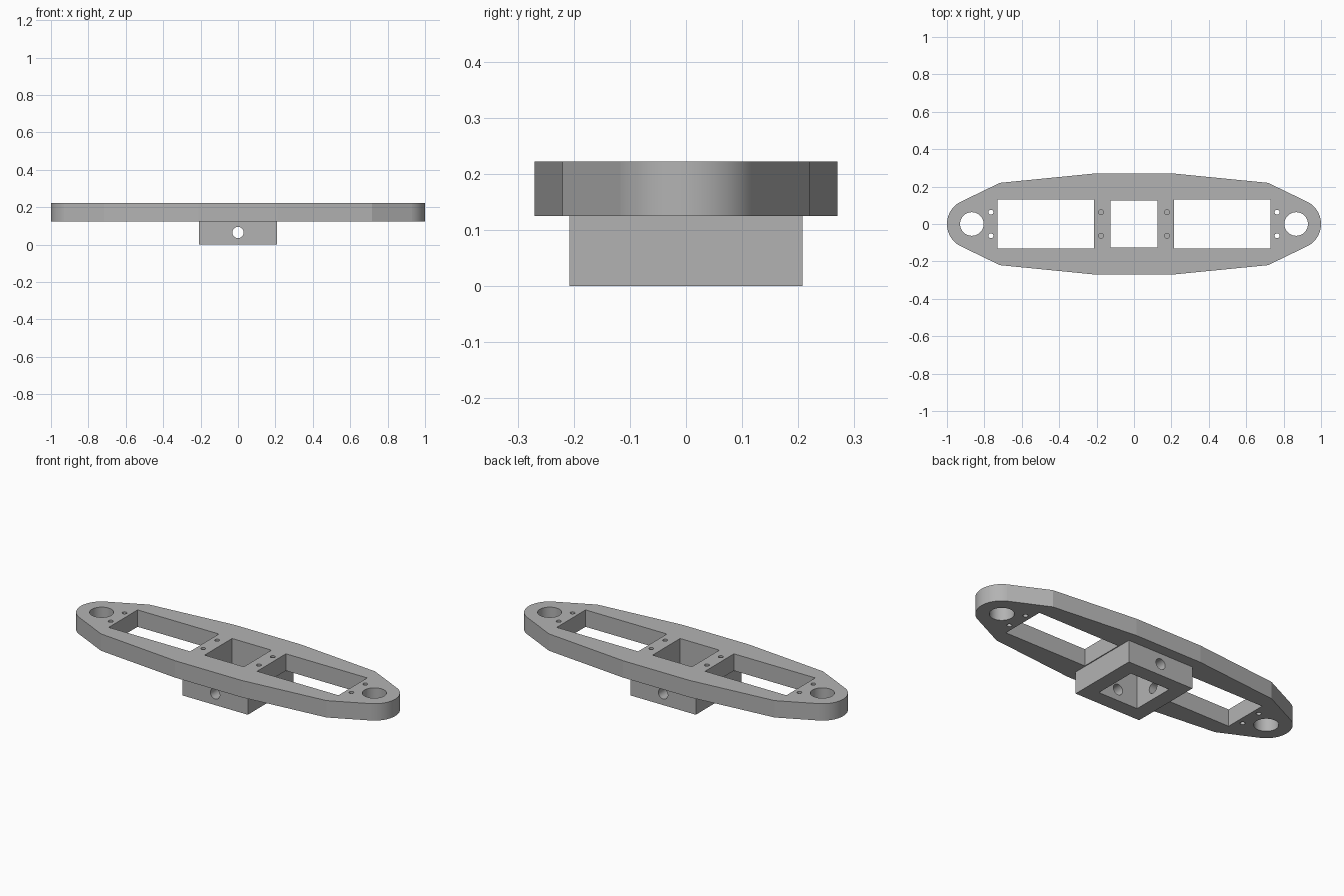
import bpy, bmesh
from math import sin, cos, radians, pi
from mathutils import Matrix

cube = bpy.data.objects.get("Cube")
if cube:
    bpy.data.objects.remove(cube, do_unlink=True)

PLATE_BOTTOM, PLATE_TOP = 0.125, 0.222
EYE_X, EYE_R, LUG_R = 0.867, 0.063, 0.133

grey = bpy.data.materials.new("plain grey")
grey.use_nodes = True
colour = (0.45, 0.45, 0.45, 1)
grey.diffuse_color = colour
grey.node_tree.nodes["Principled BSDF"].inputs["Base Color"].default_value = colour


def make_object(name, bm):
    bmesh.ops.recalc_face_normals(bm, faces=bm.faces)
    mesh = bpy.data.meshes.new(name)
    bm.to_mesh(mesh)
    bm.free()
    mesh.materials.append(grey)
    obj = bpy.data.objects.new(name, mesh)
    bpy.context.collection.objects.link(obj)
    return obj


def prism(name, outline, z0, z1):
    bm = bmesh.new()
    face = bm.faces.new([bm.verts.new((x, y, z0)) for x, y in outline])
    extruded = bmesh.ops.extrude_face_region(bm, geom=[face])["geom"]
    top = [v for v in extruded if isinstance(v, bmesh.types.BMVert)]
    bmesh.ops.translate(bm, verts=top, vec=(0, 0, z1 - z0))
    return make_object(name, bm)


def box(name, x0, x1, y, z0, z1):
    return prism(name, [(x0, -y), (x1, -y), (x1, y), (x0, y)], z0, z1)


def cylinder(name, radius, depth, centre, axis="Z", sides=96):
    turn = {"Z": Matrix(), "X": Matrix.Rotation(pi / 2, 4, "Y"),
            "Y": Matrix.Rotation(pi / 2, 4, "X")}[axis]
    bm = bmesh.new()
    bmesh.ops.create_cone(bm, cap_ends=True, segments=sides, radius1=radius,
                          radius2=radius, depth=depth,
                          matrix=Matrix.Translation(centre) @ turn)
    return make_object(name, bm)


def select_only(obj):
    bpy.ops.object.select_all(action="DESELECT")
    obj.select_set(True)
    bpy.context.view_layer.objects.active = obj


def cut(obj, cutters):
    select_only(obj)
    for cutter in cutters:
        cutter.hide_render = True
        mod = obj.modifiers.new("cut", "BOOLEAN")
        mod.operation, mod.solver, mod.object = "DIFFERENCE", "EXACT", cutter
        bpy.ops.object.modifier_apply(modifier=mod.name)
        bpy.data.objects.remove(cutter, do_unlink=True)
    select_only(obj)
    bpy.ops.object.shade_smooth_by_angle(angle=radians(4.5))


# Plate outline: rounded lugs at both ends, tapering from a wide middle
steps = 32
arc = [radians(-61 + 122 * i / steps) for i in range(steps + 1)]
right_half = [(0.21, -0.27), (0.717, -0.22)]
right_half += [(EYE_X + LUG_R * cos(a), LUG_R * sin(a)) for a in arc]
right_half += [(0.717, 0.22), (0.21, 0.27)]
outline = right_half + [(-x, -y) for x, y in right_half]
plate = prism("top_plate", outline, PLATE_BOTTOM, PLATE_TOP)

# Plate openings: centre square, two long pockets, end eyes and screw holes
mid_z = (PLATE_BOTTOM + PLATE_TOP) / 2
cutters = [box("centre_cutter", -0.125, 0.125, 0.125, 0, 0.3)]
for side in (-1, 1):
    x0, x1 = sorted((side * 0.213, side * 0.73))
    cutters.append(box("pocket_cutter", x0, x1, 0.131, 0, 0.3))
    cutters.append(cylinder("eye_cutter", EYE_R, 0.3, (side * EYE_X, 0, mid_z)))
    for x in (0.177, 0.765):
        for y in (-0.063, 0.063):
            cutters.append(cylinder("screw_cutter", 0.013, 0.3,
                                    (side * x, y, mid_z)))
cut(plate, cutters)

# Hollow mounting block below, with cross holes front to back and on one side
block = box("mounting_block", -0.208, 0.208, 0.208, 0, PLATE_BOTTOM)
cut(block, [
    box("socket_cutter", -0.125, 0.125, 0.125, -0.1, 0.3),
    cylinder("cross_hole_cutter", 0.03, 0.6, (0, 0, 0.065), "Y"),
    cylinder("side_hole_cutter", 0.03, 0.3, (-0.15, 0, 0.065), "X"),
])
